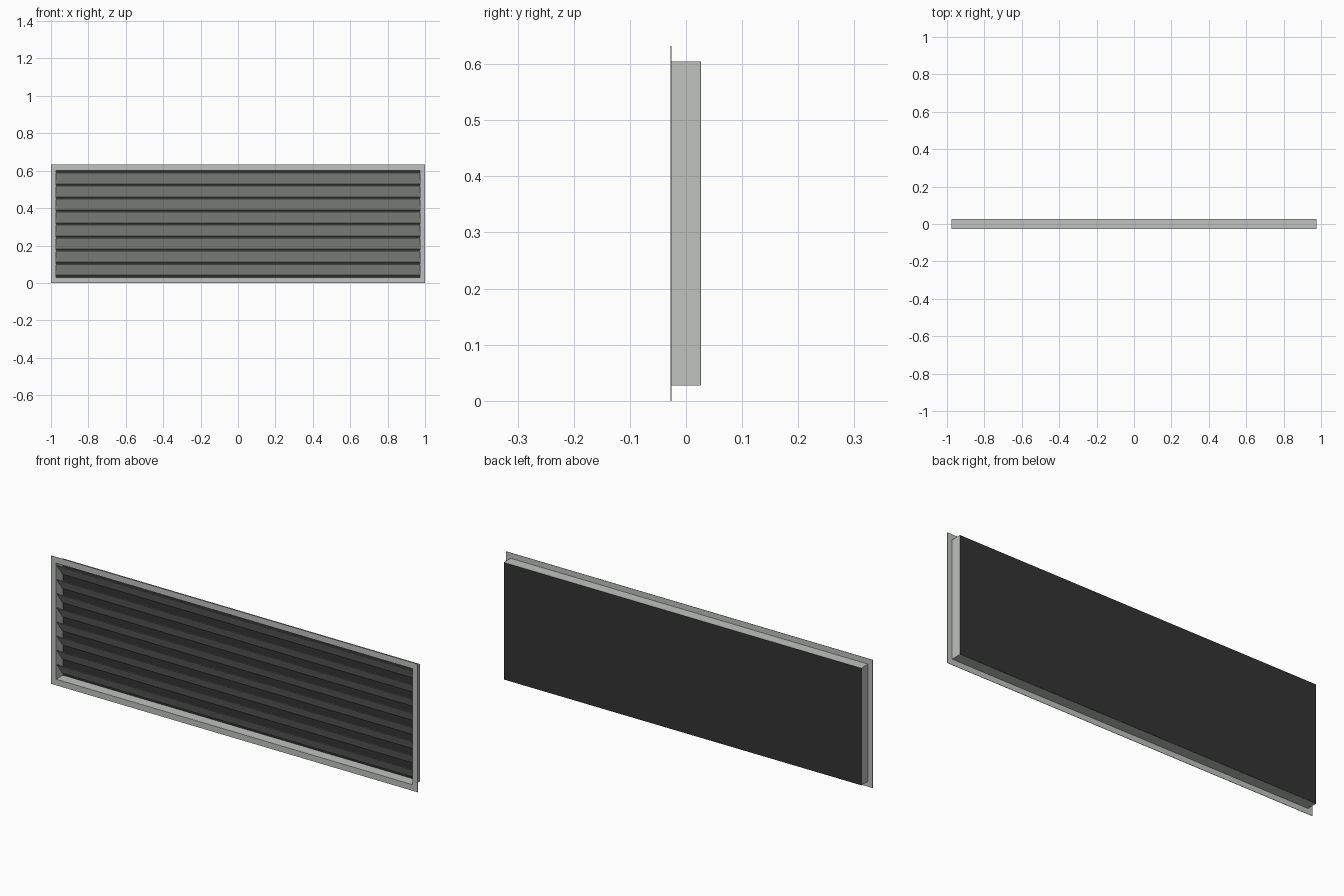
import bpy, bmesh
from mathutils import Vector

cube = bpy.data.objects.get("Cube")
if cube:
    bpy.data.objects.remove(cube, do_unlink=True)

W, H = 1.0, 0.632            # flange half width, full height
IW, Z0, Z1 = 0.975, 0.027, 0.605   # duct half width, bottom, top
FRONT, BACK = -0.027, 0.027
T = 0.003                    # sheet thickness


def material(name, rgb):
    m = bpy.data.materials.new(name)
    m.use_nodes = True
    m.diffuse_color = (*rgb, 1)
    m.node_tree.nodes["Principled BSDF"].inputs["Base Color"].default_value = (*rgb, 1)
    return m


grey = material("aluminium grey", (0.52, 0.54, 0.52))
dark = material("dark backing", (0.033, 0.033, 0.033))


def finish(name, bm, mat):
    bmesh.ops.recalc_face_normals(bm, faces=bm.faces)
    me = bpy.data.meshes.new(name)
    bm.to_mesh(me)
    bm.free()
    me.materials.append(mat)
    ob = bpy.data.objects.new(name, me)
    bpy.context.collection.objects.link(ob)
    return ob


def rectangle(w, z0, z1, y):
    return [Vector((sx * w, y, z)) for sx, z in ((-1, z0), (1, z0), (1, z1), (-1, z1))]


def frame(name, outer, inner, y0, y1, mat):
    """Rectangular ring between two outlines, extruded from y0 to y1."""
    bm = bmesh.new()
    loops = [[bm.verts.new(p) for p in rectangle(*o, y)]
             for o, y in ((outer, y0), (outer, y1), (inner, y1), (inner, y0))]
    for k in range(4):
        a, b = loops[k], loops[(k + 1) % 4]
        for i in range(4):
            j = (i + 1) % 4
            bm.faces.new((a[i], a[j], b[j], b[i]))
    return finish(name, bm, mat)


def extrude_x(name, profile, half, mat):
    """Extrude a closed (y, z) profile along x."""
    bm = bmesh.new()
    ends = [[bm.verts.new((x, y, z)) for y, z in profile] for x in (-half, half)]
    n = len(profile)
    for i in range(n):
        j = (i + 1) % n
        bm.faces.new((ends[0][i], ends[0][j], ends[1][j], ends[1][i]))
    for e in ends:
        bm.faces.new(e)
    return finish(name, bm, mat)


# Front flange and the shallow duct behind it
opening = (IW - T, Z0 + T, Z1 - T)
frame("front_flange", (W, 0, H), opening, FRONT - 0.001, FRONT + 0.001, grey)
frame("duct_walls", (IW, Z0, Z1), opening, FRONT, BACK - 0.001, grey)

# Dark backing sheet closing the duct
extrude_x("back_panel", [(BACK - T, Z0), (BACK, Z0 + 0.001), (BACK, Z1 - 0.001), (BACK - T, Z1)],
          IW, dark)

# Tilted slats, front edge raised
COUNT, PITCH, RISE = 8, 0.0698, 0.061
for i in range(COUNT):
    zc = (Z0 + Z1) / 2 + (i - (COUNT - 1) / 2) * PITCH
    lo, hi = zc - RISE / 2, zc + RISE / 2
    yf, yb = FRONT + 0.004, BACK - 0.007
    extrude_x(f"slat_{i + 1}",
              [(yf, hi - T), (yf, hi), (yb, lo + T), (yb, lo)], IW - T, grey)
